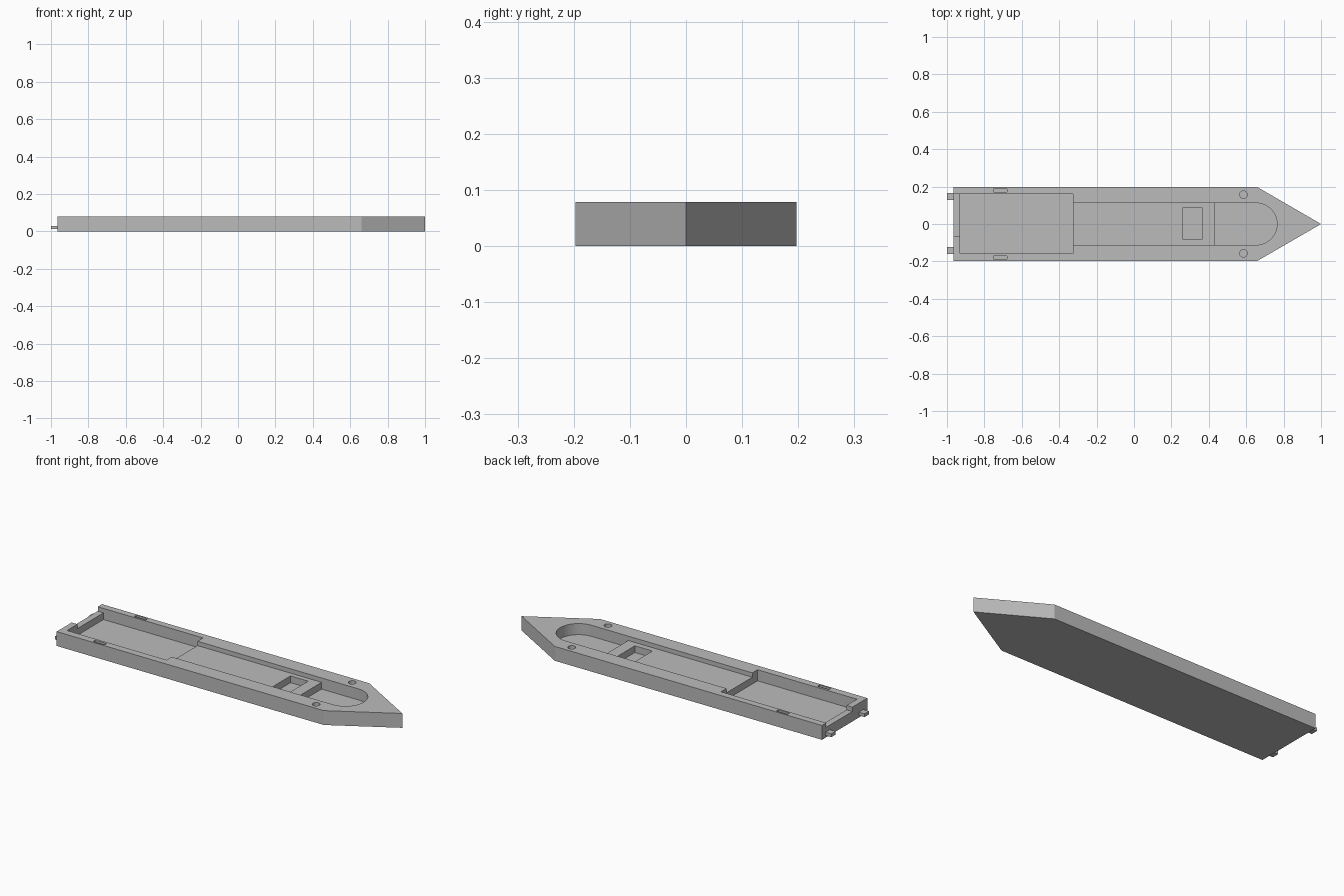
import bpy
import bmesh
from math import cos, sin, pi, radians

cube = bpy.data.objects.get("Cube")
if cube:
    bpy.data.objects.remove(cube, do_unlink=True)

grey = bpy.data.materials.new("plain grey")
grey.use_nodes = True
COLOUR = (0.5, 0.5, 0.5, 1)
grey.diffuse_color = COLOUR
grey.node_tree.nodes["Principled BSDF"].inputs["Base Color"].default_value = COLOUR

DECK = 0.079
FLOOR = 0.018
OVER = DECK + 0.05  # cutters rise above the deck


def prism(name, outline, z0, z1):
    """Extrude a counter-clockwise outline from z0 to z1."""
    bm = bmesh.new()
    face = bm.faces.new([bm.verts.new((x, y, z0)) for x, y in outline])
    ext = bmesh.ops.extrude_face_region(bm, geom=[face])
    for v in ext["geom"]:
        if isinstance(v, bmesh.types.BMVert):
            v.co.z = z1
    bmesh.ops.recalc_face_normals(bm, faces=bm.faces)
    mesh = bpy.data.meshes.new(name)
    bm.to_mesh(mesh)
    bm.free()
    mesh.materials.append(grey)
    ob = bpy.data.objects.new(name, mesh)
    bpy.context.collection.objects.link(ob)
    return ob


def rect(x0, x1, y0, y1):
    return [(x0, y0), (x1, y0), (x1, y1), (x0, y1)]


def arc(cx, cy, r, a0, a1, n):
    return [(cx + r * cos(a0 + (a1 - a0) * i / n),
             cy + r * sin(a0 + (a1 - a0) * i / n)) for i in range(n + 1)]


def activate(ob):
    bpy.ops.object.select_all(action="DESELECT")
    ob.select_set(True)
    bpy.context.view_layer.objects.active = ob


def cut(body, outline, z0):
    """Carve a recess down to z0."""
    cutter = prism("recess_cutter", outline, z0, OVER)
    cutter.hide_render = True
    mod = body.modifiers.new("recess", "BOOLEAN")
    mod.operation = "DIFFERENCE"
    mod.solver = "EXACT"
    mod.object = cutter
    activate(body)
    bpy.ops.object.modifier_apply(modifier=mod.name)
    bpy.data.objects.remove(cutter, do_unlink=True)


# Barge hull with a pointed bow
hull = prism("hull", [(-0.965, -0.197), (0.66, -0.197), (1.0, 0),
                      (0.66, 0.197), (-0.965, 0.197)], 0, DECK)

# Shallow channel with a rounded forward end
W = 0.112
cut(hull, [(-0.4, -W)] + arc(0.653, 0, W, -pi / 2, pi / 2, 32) + [(-0.4, W)], 0.055)

# Deep aft hold, hatch pit and bow pocket
cut(hull, rect(-0.93, -0.325, -0.157, 0.16), FLOOR)
cut(hull, rect(0.26, 0.367, -0.08, 0.085), FLOOR)
cut(hull, [(0.43, -W)] + arc(0.653, 0, W, -pi / 2, pi / 2, 32) + [(0.43, W)], FLOOR)

# Lowered sill in the stern wall
cut(hull, rect(-1.0, -0.9, -0.067, 0.16), 0.055)

# Side slots and round deck sockets
for side in (-1, 1):
    y = side * 0.179
    cut(hull, rect(-0.75, -0.68, y - 0.009, y + 0.009), 0.05)
    cut(hull, arc(0.585, side * 0.157, 0.02, 0, 2 * pi * 23 / 24, 23), 0.05)

activate(hull)
bpy.ops.object.shade_smooth_by_angle(angle=radians(25))

# Coupling pegs on the stern
for name, y in (("left_stern_peg", 0.147), ("right_stern_peg", -0.142)):
    prism(name, rect(-1.0, -0.96, y - 0.019, y + 0.019), 0.012, 0.03)
